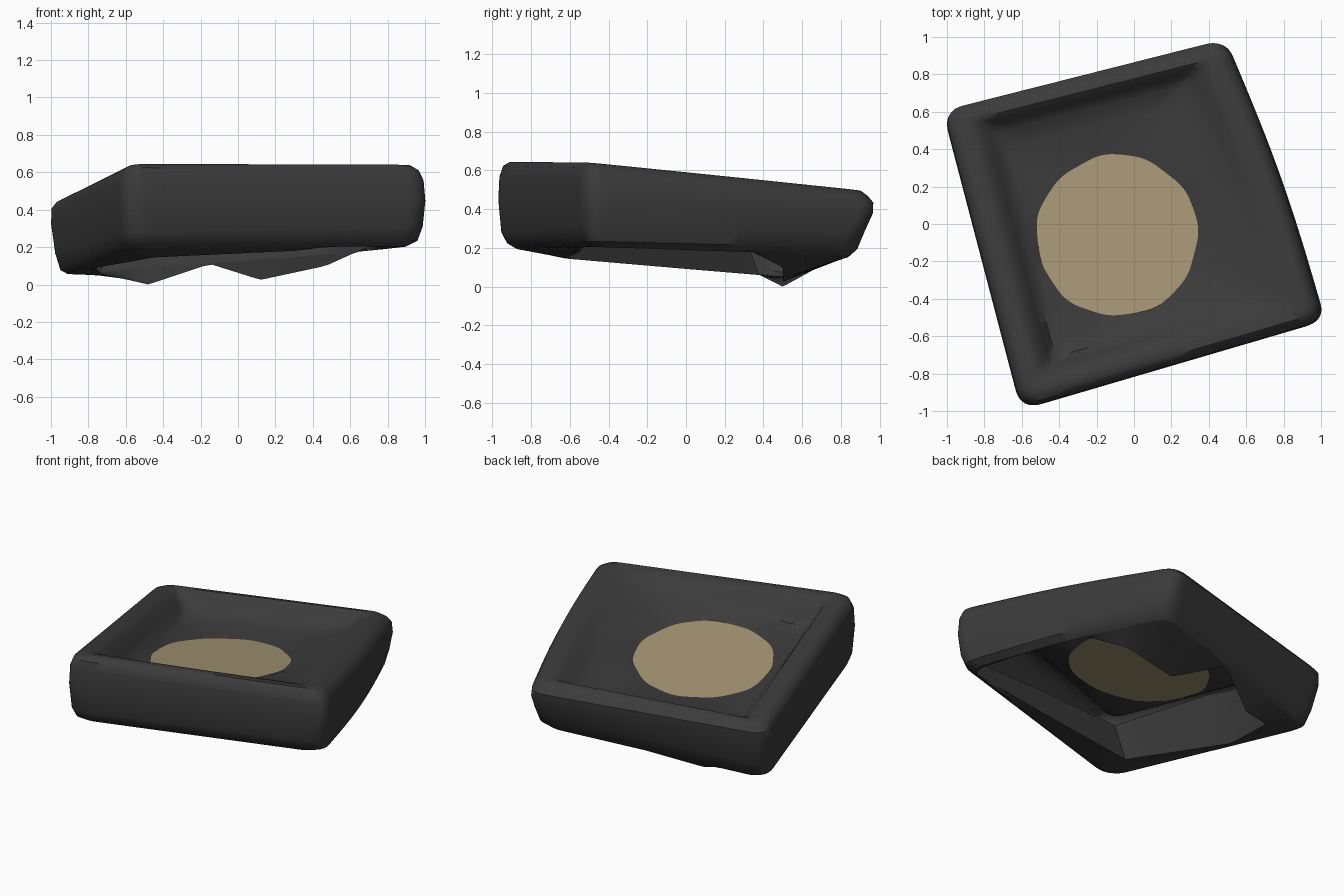
import bpy, bmesh, math
from mathutils import Vector

if "Cube" in bpy.data.objects:
    bpy.data.objects.remove(bpy.data.objects["Cube"])


def material(name, rgb):
    m = bpy.data.materials.new(name)
    m.diffuse_color = (*rgb, 1)
    m.use_nodes = True
    m.node_tree.nodes["Principled BSDF"].inputs["Base Color"].default_value = m.diffuse_color
    return m


DARK = material("charcoal", (0.044, 0.044, 0.044))
SAND = material("sand", (0.375, 0.30, 0.175))

# Corners of the skewed square: left, back, right, front (clockwise from above)
CORNERS = [Vector(p) for p in ((-1.025, 0.61), (0.495, 0.995), (1.03, -0.515), (-0.605, -0.995))]
EDGE, BEND = 24, 10         # samples per straight side and per rounded corner
DISC = Vector((-0.09, -0.06, 0.41))


def inward(i):
    d = (CORNERS[(i + 1) % 4] - CORNERS[i % 4]).normalized()
    return Vector((d.y, -d.x))


def ring(insets, heights, rnd):
    """Rounded loop; insets per side (back, right, front, left), heights per corner."""
    c = []
    for i in range(4):
        n1, n2, d1, d2 = inward(i + 3), inward(i), insets[i - 1], insets[i]
        k = n1.dot(n2)
        p = CORNERS[i] + (n1 * (d1 - d2 * k) + n2 * (d2 - d1 * k)) / (1 - k * k)
        c.append(Vector((p.x, p.y, heights[i])))
    pts = []
    for i in range(4):
        prev, cur, nxt = c[i - 1], c[i], c[(i + 1) % 4]
        a, b = cur.lerp(prev, rnd), cur.lerp(nxt, rnd)
        for k in range(BEND):
            t = k / BEND
            pts.append(a.lerp(cur, t).lerp(cur.lerp(b, t), t))
        end = nxt.lerp(cur, rnd)
        bulge = 0.025 if i == 1 else 0          # right side bows outward
        for k in range(EDGE):
            out = inward(i).to_3d() * -bulge * math.sin(math.pi * k / EDGE)
            pts.append(b.lerp(end, k / EDGE) + out)
    return pts


def disc_ring(guide, factor):
    """Slightly uneven tilted circle whose points face those of the guide loop."""
    pts = []
    for p in guide:
        a = math.atan2(p.y - DISC.y, p.x - DISC.x)
        r = factor * (0.43 + 0.004 * math.sin(5 * a) + 0.003 * math.sin(11 * a + 1))
        x, y = r * math.cos(a), r * math.sin(a)
        pts.append(DISC + Vector((x, y, 0.07 * x - 0.12 * y)))
    return pts


def hole_ring(guide, outline):
    """Jagged opening, sampled by angle from a coarse outline."""
    o = sorted((math.atan2(y, x), Vector((x, y, z))) for x, y, z in outline)
    o = [(o[-1][0] - math.tau, o[-1][1])] + o + [(o[0][0] + math.tau, o[0][1])]
    pts = []
    for p in guide:
        a = math.atan2(p.y, p.x)
        for (a0, p0), (a1, p1) in zip(o, o[1:]):
            if a0 <= a <= a1:
                # cut the straight outline segment along this direction
                d, s = Vector((math.cos(a), math.sin(a))), p1 - p0
                t = (p0.y * d.x - p0.x * d.y) / (s.x * d.y - s.y * d.x)
                pts.append(p0 + s * t)
                break
    return pts


def loft(name, rings, mat, cap=None, closed=True):
    bm = bmesh.new()
    loops = [[bm.verts.new(p) for p in r] for r in rings]
    n = len(loops[0])
    for lo, hi in zip(loops, loops[1:]):
        for i in range(n if closed else n - 1):
            j = (i + 1) % n
            bm.faces.new((lo[j], lo[i], hi[i], hi[j]))
    if cap is not None:
        mid = bm.verts.new(cap)
        for i in range(n):
            bm.faces.new((loops[-1][(i + 1) % n], loops[-1][i], mid))
    me = bpy.data.meshes.new(name)
    bm.to_mesh(me)
    bm.free()
    ob = bpy.data.objects.new(name, me)
    bpy.context.collection.objects.link(ob)
    me.materials.append(mat)
    bpy.ops.object.select_all(action='DESELECT')
    ob.select_set(True)
    bpy.context.view_layer.objects.active = ob
    bpy.ops.object.shade_smooth_by_angle(angle=math.radians(40))
    return ob


# Wall, rounded rim and sloping basin: side insets, corner heights, corner rounding
profile = [
    ((0.12, 0.08, 0.08, 0.06), (0.05, 0.16, 0.205, 0.195), 0.08),
    ((0.085, 0.03, 0.035, 0.03), (0.07, 0.20, 0.235, 0.225), 0.08),
    ((0.05, 0.008, 0.01, 0.01), (0.16, 0.29, 0.31, 0.28), 0.08),
    ((0.01, 0.0, 0.0, 0.0), (0.32, 0.38, 0.45, 0.45), 0.07),
    ((0.005, 0.008, 0.005, 0.005), (0.40, 0.435, 0.56, 0.57), 0.07),
    ((0.03, 0.03, 0.02, 0.025), (0.43, 0.47, 0.615, 0.625), 0.07),
    ((0.06, 0.07, 0.05, 0.06), (0.45, 0.495, 0.64, 0.645), 0.06),
    ((0.09, 0.13, 0.10, 0.12), (0.455, 0.50, 0.635, 0.645), 0.05),
    ((0.115, 0.18, 0.14, 0.165), (0.44, 0.48, 0.62, 0.62), 0.05),
    ((0.145, 0.23, 0.18, 0.21), (0.40, 0.435, 0.605, 0.53), 0.05),
    ((0.19, 0.29, 0.22, 0.25), (0.365, 0.40, 0.585, 0.465), 0.08),
    ((0.29, 0.39, 0.30, 0.295), (0.345, 0.385, 0.54, 0.45), 0.15),
]
shell = [ring(*p) for p in profile]
edge = disc_ring(shell[-1], 1.0)
loft("dish_shell", shell + [edge], DARK)

# Round sand-coloured floor
loft("basin_floor", [edge, disc_ring(shell[-1], 0.5)], SAND, cap=DISC)

# Jagged, faceted underside around a wide opening
hole = [(0.69, 0.30, 0.20), (0.47, 0.50, 0.10), (0.12, 0.50, 0.025),
        (-0.15, 0.70, 0.11), (-0.48, 0.50, 0.0), (-0.74, 0.38, 0.06),
        (-0.76, 0.02, 0.09), (-0.45, -0.62, 0.145), (0.30, -0.55, 0.18),
        (0.86, -0.53, 0.245)]
loft("underside_flap", [hole_ring(shell[0], hole), shell[0]], DARK)

# Flat inner lining rising from the opening to the basin
low = [Vector(hole[i]) for i in (9, 8, 7, 6, 5)]
high = [Vector(p) for p in ((0.82, -0.46, 0.27), (0.28, -0.56, 0.34), (-0.40, -0.66, 0.385),
                            (-0.58, 0.02, 0.37), (-0.67, 0.27, 0.345))]
loft("underside_lining", [low, high], DARK, closed=False)
